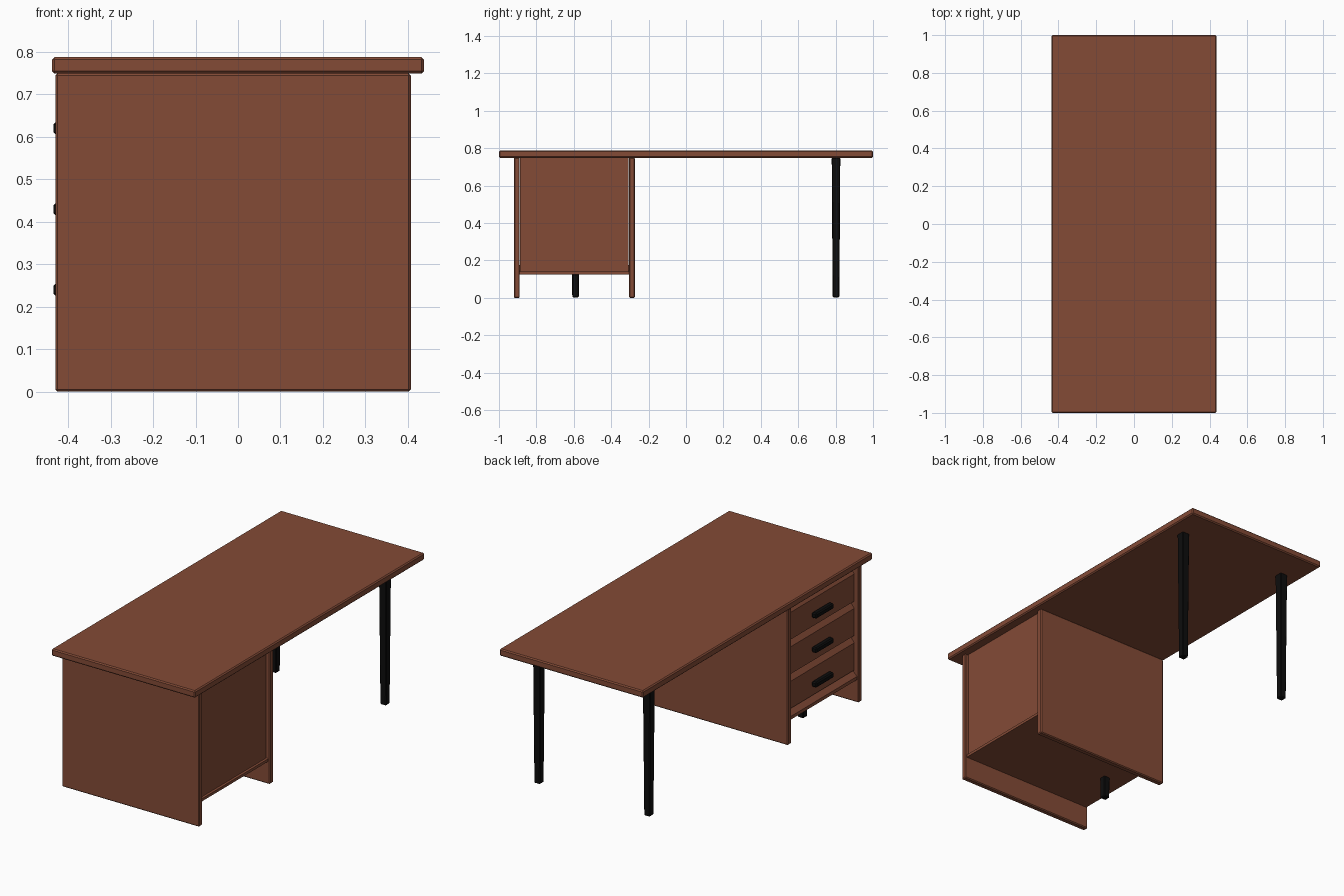
import bpy, bmesh
from mathutils import Vector

if "Cube" in bpy.data.objects:
    bpy.data.objects.remove(bpy.data.objects["Cube"])


def material(name, rgb):
    m = bpy.data.materials.new(name)
    m.diffuse_color = (*rgb, 1.0)
    m.use_nodes = True
    m.node_tree.nodes["Principled BSDF"].inputs["Base Color"].default_value = m.diffuse_color
    return m


WOOD = material("reddish_brown_wood", (0.23, 0.07, 0.037))
BLACK = material("black_metal", (0.004, 0.004, 0.004))


def finish(bm, name, mat, bevel):
    if bevel:
        bmesh.ops.bevel(bm, geom=bm.edges[:], offset=bevel, segments=1,
                        affect='EDGES', clamp_overlap=True)
    bmesh.ops.recalc_face_normals(bm, faces=bm.faces[:])
    me = bpy.data.meshes.new(name)
    bm.to_mesh(me)
    bm.free()
    me.materials.append(mat)
    ob = bpy.data.objects.new(name, me)
    bpy.context.collection.objects.link(ob)
    return ob


def box(name, x, y, z, mat, bevel=0.0, taper=1.0):
    """Box between (min, max) pairs; the bottom is scaled by taper."""
    bm = bmesh.new()
    bmesh.ops.create_cube(bm, size=1.0)
    c = Vector(((x[0] + x[1]) / 2, (y[0] + y[1]) / 2, (z[0] + z[1]) / 2))
    for v in bm.verts:
        k = taper if v.co.z < 0 else 1.0
        v.co = c + Vector((v.co.x * (x[1] - x[0]) * k,
                           v.co.y * (y[1] - y[0]) * k,
                           v.co.z * (z[1] - z[0])))
    return finish(bm, name, mat, bevel)


def extrude_y(name, profile, y, mat):
    """Extrude an (x, z) profile along y."""
    bm = bmesh.new()
    face = bm.faces.new([bm.verts.new((px, y[0], pz)) for px, pz in profile])
    geo = bmesh.ops.extrude_face_region(bm, geom=[face])["geom"]
    for g in geo:
        if isinstance(g, bmesh.types.BMVert):
            g.co.y = y[1]
    return finish(bm, name, mat, 0.0)


# desk top
box("desk_top", (-0.438, 0.438), (-1, 1), (0.749, 0.788), WOOD, 0.006)

# cabinet side panels
box("outer_side_panel", (-0.43, 0.407), (-0.92, -0.889), (0, 0.75), WOOD, 0.005)
box("inner_side_panel", (-0.43, 0.407), (-0.305, -0.273), (0, 0.75), WOOD, 0.005)

# cabinet back and bottom
INNER = (-0.889, -0.305)
box("cabinet_back", (0.37, 0.387), (-0.887, -0.307), (0.135, 0.75), WOOD)
extrude_y("cabinet_bottom",
          [(-0.42, 0.125), (0.398, 0.125), (0.398, 0.14), (0.37, 0.145),
           (-0.37, 0.175), (-0.39, 0.175), (-0.42, 0.143)], INNER, WOOD)

# three drawers with a sloped upper lip, each with a bar handle
for i in range(3):
    z = 0.175 + i * 0.19
    extrude_y(f"drawer_{i + 1}",
              [(-0.405, z), (0.36, z), (0.36, z + 0.19), (-0.375, z + 0.19),
               (-0.405, z + 0.15)], (-0.887, -0.307), WOOD)
    box(f"drawer_handle_{i + 1}", (-0.435, -0.404), (-0.67, -0.515),
        (z + 0.05, z + 0.08), BLACK, 0.006)

# tall tapered legs at the open end
for name, x in (("left_leg", -0.335), ("right_leg", 0.335)):
    box(name, (x - 0.023, x + 0.023), (0.779, 0.825), (0.003, 0.75), BLACK, 0.004, 0.78)

# short support leg under the cabinet
box("cabinet_foot", (-0.315, -0.278), (-0.609, -0.572), (0.003, 0.127), BLACK, 0.004, 0.95)
